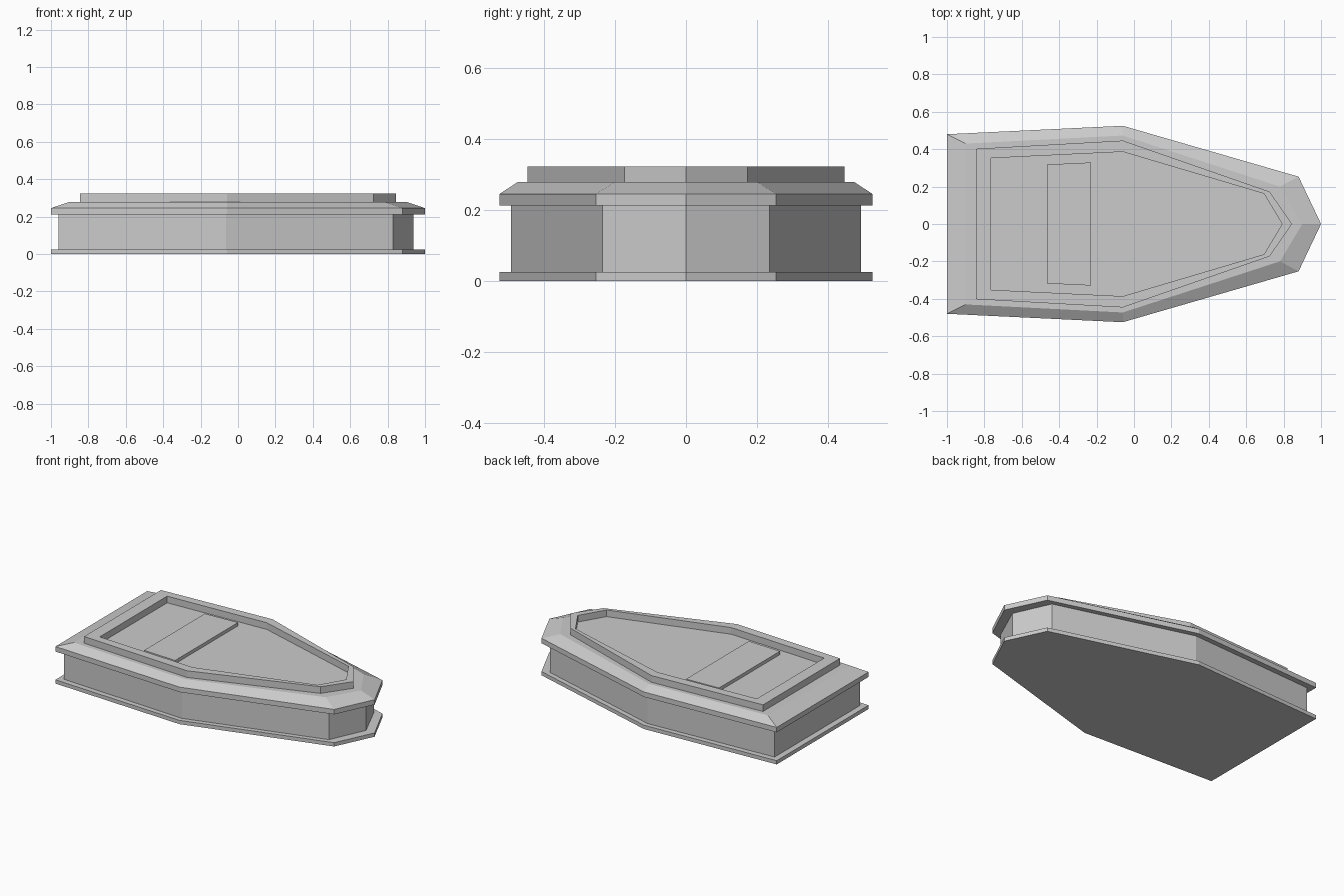
import bpy
import bmesh

if "Cube" in bpy.data.objects:
    bpy.data.objects.remove(bpy.data.objects["Cube"])


def outline(half):
    """Mirror a half outline (head to foot, +y side) into a closed loop."""
    back = [(x, -y) for x, y in half if y > 0]
    return half[::-1] + back


def loft(name, layers, ring=False):
    """Skin (half outline, z) layers; cap the ends or close them into a ring."""
    bm = bmesh.new()
    loops = [[bm.verts.new((x, y, z)) for x, y in outline(half)] for half, z in layers]
    pairs = list(zip(loops, loops[1:]))
    if ring:
        pairs.append((loops[-1], loops[0]))
    else:
        bm.faces.new(loops[0])
        bm.faces.new(loops[-1])
    for a, b in pairs:
        n = len(a)
        for i in range(n):
            j = (i + 1) % n
            bm.faces.new((a[i], a[j], b[j], b[i]))
    bmesh.ops.recalc_face_normals(bm, faces=bm.faces)
    mesh = bpy.data.meshes.new(name)
    bm.to_mesh(mesh)
    bm.free()
    obj = bpy.data.objects.new(name, mesh)
    bpy.context.collection.objects.link(obj)
    return obj


# Half outlines: head end, shoulder, foot corner, foot point
edge = [(-1.0, 0.48), (-0.06, 0.525), (0.88, 0.253), (1.0, 0)]
wall = [(-0.96, 0.445), (-0.065, 0.493), (0.83, 0.235), (0.937, 0)]
lid_top = [(-0.90, 0.43), (-0.06, 0.473), (0.78, 0.20), (0.90, 0)]
rim_out = [(-0.845, 0.402), (-0.06, 0.446), (0.725, 0.173), (0.845, 0)]
rim_in = [(-0.765, 0.352), (-0.06, 0.386), (0.695, 0.162), (0.792, 0)]
panel = [(-0.465, 0.318), (-0.23, 0.329)]

# Flared bottom board
loft("base_board", [(edge, 0), (edge, 0.025)])

# Inset side walls
loft("side_walls", [(wall, 0.025), (wall, 0.212)])

# Lid with sloped border
loft("lid", [(edge, 0.212), (edge, 0.245), (lid_top, 0.279)])

# Raised frame around the recessed top
loft("lid_frame", [(rim_out, 0.279), (rim_out, 0.323),
                   (rim_in, 0.323), (rim_in, 0.279)], ring=True)

# Raised cross panel on the chest
loft("cross_panel", [(panel, 0.279), (panel, 0.301)])
